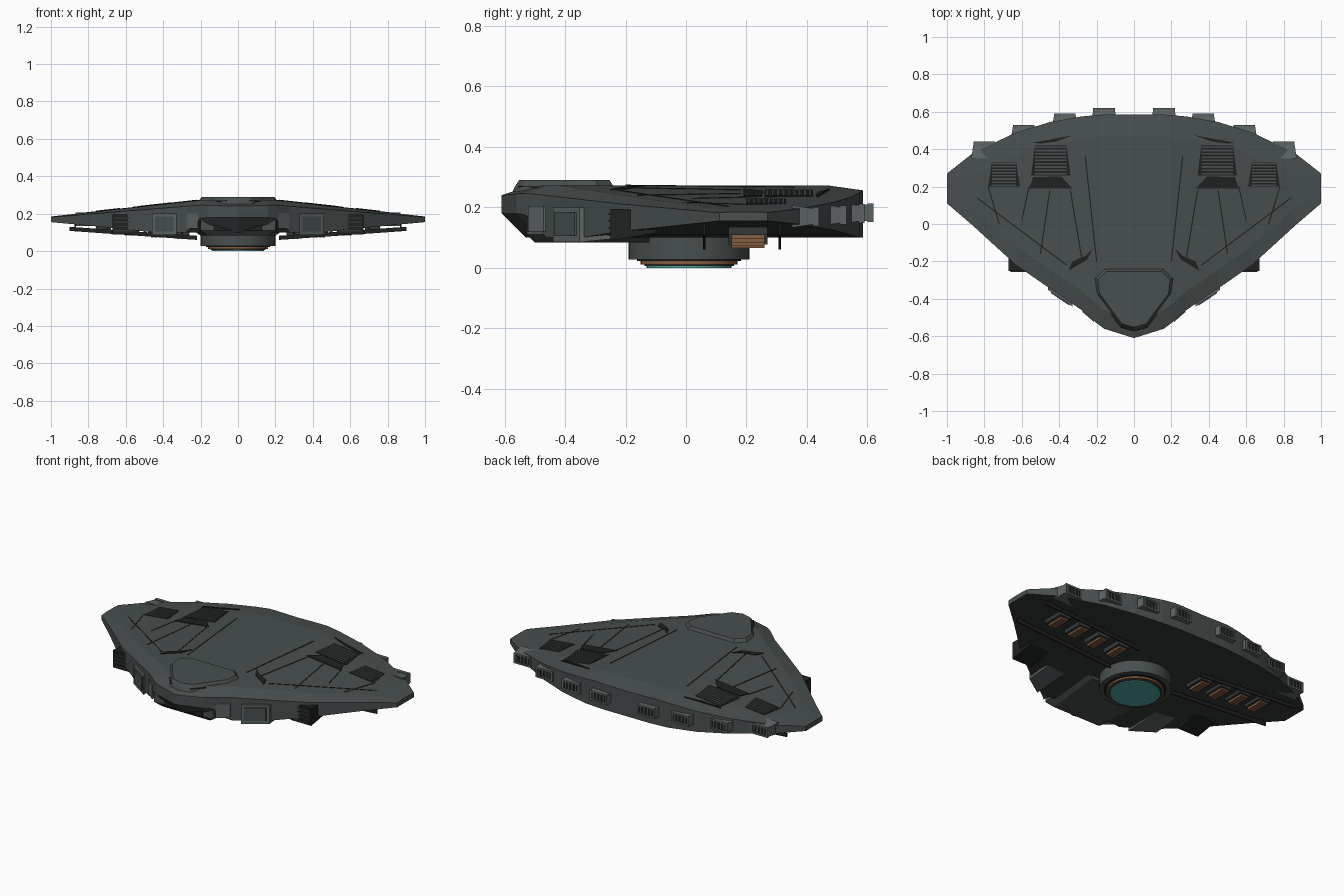
import bpy, bmesh
from mathutils import Vector

cube = bpy.data.objects.get("Cube")
if cube:
    bpy.data.objects.remove(cube, do_unlink=True)


def material(name, r, g, b):
    m = bpy.data.materials.new(name)
    m.use_nodes = True
    m.diffuse_color = (r, g, b, 1)
    bsdf = m.node_tree.nodes["Principled BSDF"]
    bsdf.inputs["Base Color"].default_value = (r, g, b, 1)
    bsdf.inputs["Roughness"].default_value = 0.7
    return m


HULL = material("hull grey", 0.065, 0.078, 0.077)
LIGHT = material("light grey", 0.11, 0.13, 0.13)
UNDER = material("underside grey", 0.035, 0.04, 0.04)
DARK = material("near black", 0.014, 0.015, 0.015)
COPPER = material("copper", 0.24, 0.11, 0.05)
TEAL = material("teal glow", 0.08, 0.38, 0.36)


def finish(name, bm, mats, mirror=False, rule=None):
    bmesh.ops.recalc_face_normals(bm, faces=bm.faces)
    if rule:
        for f in bm.faces:
            f.material_index = rule(f)
    me = bpy.data.meshes.new(name)
    bm.to_mesh(me)
    bm.free()
    for m in mats:
        me.materials.append(m)
    ob = bpy.data.objects.new(name, me)
    bpy.context.collection.objects.link(ob)
    if mirror:
        mod = ob.modifiers.new("Mirror", "MIRROR")
        mod.use_clip = True
        mod.merge_threshold = 0.0001
    return ob


def loft(name, sections, mats, mirror=False, caps=(True, True), rule=None):
    bm = bmesh.new()
    rings = [[bm.verts.new(p) for p in s] for s in sections]
    n = len(rings[0])
    for a, b in zip(rings, rings[1:]):
        for i in range(n):
            j = (i + 1) % n
            bm.faces.new((a[i], a[j], b[j], b[i]))
    for ring, cap in zip((rings[0], rings[-1]), caps):
        if cap:
            bm.faces.new(ring)
    return finish(name, bm, mats, mirror, rule)


def block(name, x, y, z, mats, taper=0.0, mirror=True, rule=None):
    """Box from ranges; taper narrows the far y end."""
    def ring(yy, t):
        return [(x[0] + t, yy, z[0] + t), (x[1] - t, yy, z[0] + t),
                (x[1] - t, yy, z[1] - t), (x[0] + t, yy, z[1] - t)]
    return loft(name, [ring(y[0], 0), ring(y[1], taper)], mats, mirror, rule=rule)


def top_z(x):
    return min(0.273, 0.295 - 0.11 * abs(x))


def belly_z(x):
    return 0.1 + max(0, abs(x) - 0.35) * 0.085


def plate(name, pts, mat, lift=0.004):
    """Thin plate lying on the sloped upper deck, mirrored."""
    rings = [[(x, y, top_z(x) + h) for x, y in pts] for h in (-0.006, lift)]
    return loft(name, rings, [mat], True)


def line(name, a, b, w=0.006, mat=DARK):
    a, b = Vector(a), Vector(b)
    d = (b - a).normalized() * w / 2
    s = Vector((-d.y, d.x))
    plate(name, [a + s, b + s, b - s, a - s], mat, 0.002)


# Main hull, lofted outward from the centre line
stations = [(0, -.61, .585, .18), (.16, -.56, .585, .18), (.2, -.53, .582, .175),
            (.28, -.46, .575, .1), (.45, -.345, .545, .1), (.63, -.22, .49, .12),
            (.86, -.01, .38, .142), (1, .11, .27, .155)]
sections = []
for x, yf, yr, lip in stations:
    t, k = top_z(x), 1.1 - x
    front, rear = (yf + .1, yr - .12) if x < .95 else (yf + .04, yr - .04)
    sections.append([(x, yf, lip), (x, yf, t - .03 * k), (x, front, t), (x, rear, t),
                     (x, yr, t - .018 * k), (x, yr, belly_z(x)), (x, yf + .08, belly_z(x))])
loft("hull", sections, [HULL, UNDER], True, (False, True),
     lambda f: 1 if f.normal.z < -.5 and f.calc_center_median().y > -.4 else 0)

# Chin body below the nose, with a glowing strip under the lip
loft("chin_body", [[(-w, yf, z), (w, yf, z), (w + .04, -.12, z), (-w - .04, -.12, z)]
                   for w, yf, z in ((.16, -.5, .083), (.2, -.525, .11), (.2, -.525, .2))], [HULL])
block("chin_recess", (-.13, .13), (-.531, -.51), (.11, .16), [DARK], mirror=False)
block("chin_light_strip", (-.19, .19), (-.535, -.5), (.17, .18), [TEAL], mirror=False)

# Raised bridge on the nose
bridge = [(0, -.565), (.07, -.545), (.2, -.37), (.21, -.29), (.16, -.24), (0, -.24)]
outline = bridge + [(-x, y) for x, y in bridge[-2:0:-1]]
loft("bridge", [[(x * s, -.4 + (y + .4) * s, z) for x, y in outline]
                for s, z in ((1.1, .235), (1, .27), (.92, .29))], [HULL])
for i, (a, b) in enumerate([((.05, -.545), (.2, -.36)), ((.2, -.36), (.22, -.28))]):
    plate(f"bridge_shadow_gap_{i}", [a, b, (b[0] + .022, b[1] - .005), (a[0] + .02, a[1] - .01)],
          DARK, -.003)

# Deck recesses and panel seams
plate("deck_chevron", [(.22, -.13), (.25, -.19), (.35, -.25), (.33, -.2), (.26, -.17)], DARK)
plate("rear_deck_slot", [(.32, .475), (.54, .435), (.5, .43), (.42, .44)], DARK, .003)
seams = [((.2, -.2), (.26, .36)), ((.28, -.18), (.34, .18)), ((.5, -.16), (.45, .18)),
         ((.72, .0), (.78, .2)), ((.36, -.22), (.84, .14)), ((.56, .2), (.6, .02))]
for i, (a, b) in enumerate(seams):
    line(f"deck_seam_{i}", a, b)

# Louvred deck grilles
plate("grille_well", [(.33, .19), (.56, .19), (.54, .25), (.39, .255)], DARK)
for name, x0, x1, y0, y1, n in (("inner", .34, .55, .26, .42, 9), ("outer", .61, .78, .2, .33, 8)):
    plate(name + "_grille_bed", [(x0, y0), (x1, y0), (x1 - .02, y1), (x0 + .02, y1)], DARK, .002)
    step = (y1 - y0) / n
    for i in range(n):
        line(f"{name}_grille_slat_{i}", (x0 + .02, y0 + step * (i + .5)),
             (x1 - .02, y0 + step * (i + .5)), step * .5, HULL)
        bpy.context.collection.objects[f"{name}_grille_slat_{i}"].location.z = .003

# Thruster pods along the trailing edge
for i, (x, y, z) in enumerate([(.16, .62, .182), (.37, .59, .18), (.59, .53, .175), (.8, .44, .17)]):
    block(f"thruster_pod_{i}", (x - .07, x + .07), (y - .09, y - .01), (z - .037, z + .037),
          [LIGHT], .012)
    for side in (-1, 1):
        block(f"pod_frame_side_{i}_{side}", (x + side * .052 - .006, x + side * .052 + .006),
              (y - .02, y), (z - .028, z + .028), [LIGHT])
        block(f"pod_frame_rim_{i}_{side}", (x - .058, x + .058), (y - .02, y),
              (z + side * .026 - .005, z + side * .026 + .005), [LIGHT])
    block(f"pod_opening_{i}", (x - .047, x + .047), (y - .02, y - .008), (z - .022, z + .022), [DARK])
    for k in range(4):
        block(f"pod_vane_{i}_{k}", (x - .038 + k * .023, x - .031 + k * .023),
              (y - .01, y - .002), (z - .02, z + .02), [LIGHT])

# Forward intakes hanging under the leading edge
loft("outer_intake", [[(x, -.25, .09), (x, -.25, .195), (x, -.08, .19), (x, -.1, .115)]
                      for x in (.53, .67)], [DARK], True)
for i in range(4):
    block(f"outer_intake_bar_{i}", (.54, .66), (-.256, -.24), (.105 + i * .023, .112 + i * .023), [UNDER])
loft("inner_intake", [[(x, y0, .085), (x, y0, .2), (x, -.2, .2), (x, -.2, .1)]
                      for x, y0 in ((.33, -.44), (.46, -.352))], [LIGHT], True)
loft("inner_intake_mouth", [[(x, y0, .105), (x, y0, .185), (x, -.3, .185), (x, -.3, .105)]
                            for x, y0 in ((.345, -.437), (.445, -.369))], [HULL], True)
loft("wall_panel", [[(x, y0, .12), (x, y0, .205), (x, y0 + .05, .205), (x, y0 + .05, .12)]
                    for x, y0 in ((.215, -.523), (.275, -.471))], [LIGHT], True)

# Belly rails and copper vents
for y in (.06, .31):
    loft("belly_rail", [[(x, y - .004, z), (x, y + .004, z), (x, y + .004, z + .022), (x, y - .004, z + .022)]
                        for x, z in ((.22, .06), (.9, .108))], [DARK], True)
    for x in (.3, .5, .7, .87):
        block("rail_hanger", (x - .005, x + .005), (y - .004, y + .004), (.07 + (x - .22) * .07, belly_z(x) + .01), [DARK])
for i, x in enumerate((.3, .44, .58, .72)):
    z = belly_z(x)
    block(f"belly_vent_{i}", (x - .04, x + .04), (.14, .27), (z - .022, z + .01), [UNDER])
    for k in range(3):
        block(f"belly_vent_fin_{i}_{k}", (x - .024 + k * .018, x - .012 + k * .018), (.15, .26),
              (z - .035, z - .02), [COPPER])


# Central emitter drum
def drum(name, radius, z0, z1, mat):
    bm = bmesh.new()
    bmesh.ops.create_cone(bm, cap_ends=True, segments=48, radius1=radius, radius2=radius, depth=z1 - z0)
    bmesh.ops.translate(bm, verts=bm.verts, vec=(0, .01, (z0 + z1) / 2))
    ob = finish(name, bm, [mat])
    bpy.ops.object.select_all(action="DESELECT")
    bpy.context.view_layer.objects.active = ob
    ob.select_set(True)
    bpy.ops.object.shade_smooth_by_angle()


drum("emitter_collar", .2, .028, .11, HULL)
drum("emitter_inner_dark_ring", .172, .022, .05, DARK)
drum("emitter_copper_ring", .16, .011, .04, COPPER)
drum("emitter_dark_rim", .148, .006, .04, UNDER)
drum("emitter_lens", .14, 0, .03, TEAL)
